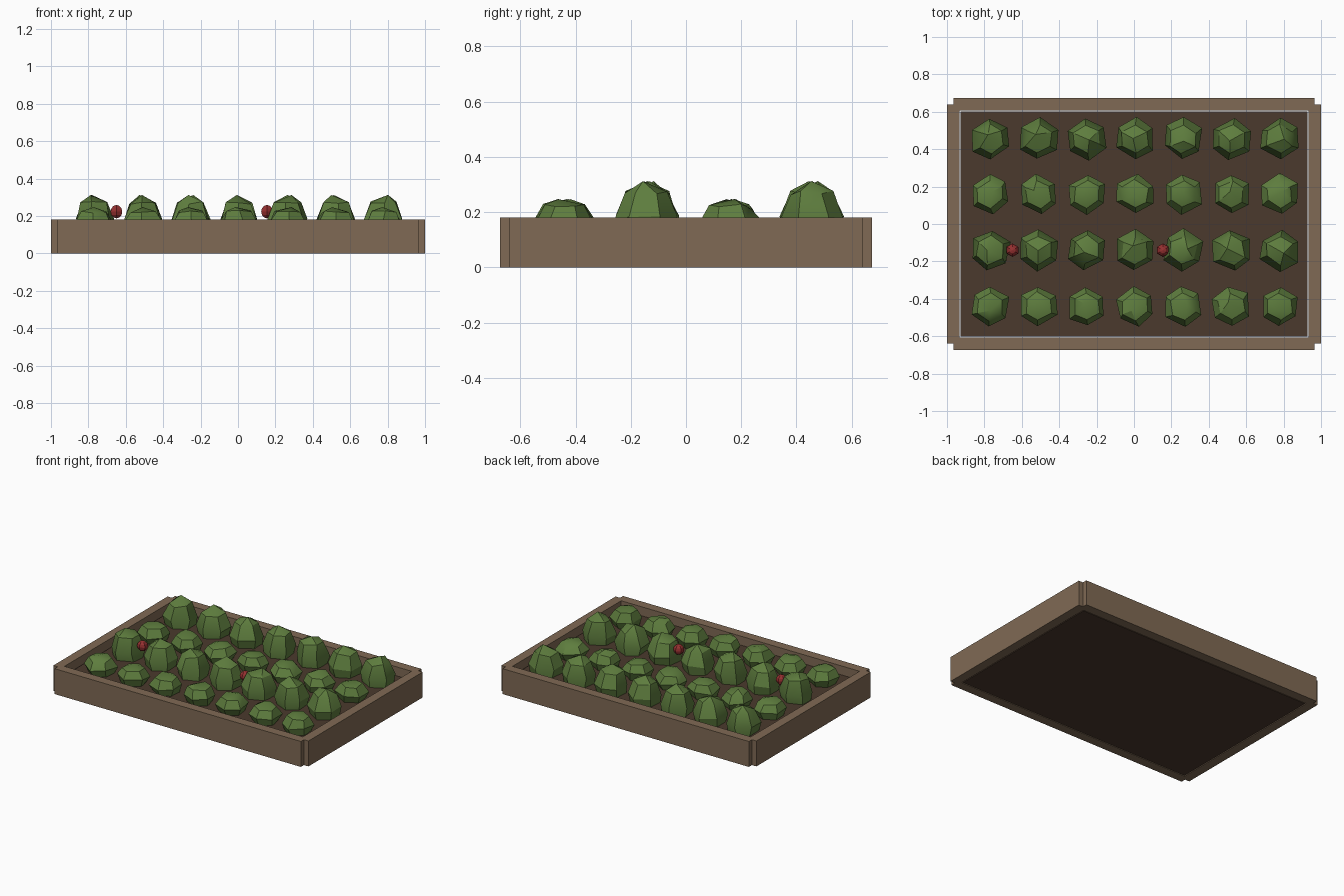
import bpy, bmesh, math, random
from mathutils import Vector

random.seed(7)
cube = bpy.data.objects.get("Cube")
if cube:
    bpy.data.objects.remove(cube, do_unlink=True)


def material(name, rgb):
    m = bpy.data.materials.new(name)
    m.use_nodes = True
    m.diffuse_color = (*rgb, 1)
    m.node_tree.nodes["Principled BSDF"].inputs["Base Color"].default_value = (*rgb, 1)
    return m


WOOD = material("weathered_wood", (0.216, 0.144, 0.089))
SOIL = material("dark_soil", (0.070, 0.041, 0.026))
LEAF = material("leaf_green", (0.112, 0.205, 0.048))
RED = material("berry_red", (0.305, 0.030, 0.030))


def finish(name, bm, mat, location=(0, 0, 0)):
    mesh = bpy.data.meshes.new(name)
    bmesh.ops.recalc_face_normals(bm, faces=bm.faces)
    bm.to_mesh(mesh)
    bm.free()
    mesh.materials.append(mat)
    obj = bpy.data.objects.new(name, mesh)
    obj.location = location
    bpy.context.collection.objects.link(obj)
    return obj


def box(name, low, high, mat):
    bm = bmesh.new()
    bmesh.ops.create_cube(bm, size=1)
    low, high = Vector(low), Vector(high)
    for v in bm.verts:
        v.co = (low + high) / 2 + v.co * (high - low)
    return finish(name, bm, mat)


def bush(name, x, y, rings, top):
    """Six-sided clump: stacked jittered rings closed by an off-centre crown."""
    bm = bmesh.new()
    turn = random.uniform(-0.12, 0.12)
    layers = []
    for radius, z in rings:
        layer = []
        for i in range(6):
            a = math.radians(30 + 60 * i) + turn + random.uniform(-0.1, 0.1)
            r = radius * random.uniform(0.92, 1.06)
            h = z + random.uniform(-0.008, 0.008)
            layer.append(bm.verts.new((r * math.cos(a), r * math.sin(a), h)))
        layers.append(layer)
    for lower, upper in zip(layers, layers[1:]):
        for i in range(6):
            j = (i + 1) % 6
            bm.faces.new((lower[i], lower[j], upper[j], upper[i]))
    crown = bm.verts.new((random.uniform(-0.025, 0.025), random.uniform(-0.025, 0.025), top))
    for i in range(6):
        bm.faces.new((layers[-1][i], layers[-1][(i + 1) % 6], crown))
    bm.faces.new(layers[0][::-1])
    return finish(name, bm, LEAF, (x, y, 0))


# Frame planks, notched at the outer corners
for s, side in ((1, "left"), (-1, "right")):
    xs = sorted((s * 0.934, s))
    box(side + "_plank", (xs[0], -0.64, 0), (xs[1], 0.64, 0.18), WOOD)
for s, side in ((1, "back"), (-1, "front")):
    ys = sorted((s * 0.608, s * 0.674))
    box(side + "_plank", (-0.965, ys[0], 0), (0.965, ys[1], 0.18), WOOD)

# Soil bed
box("soil", (-0.928, -0.602, 0), (0.928, 0.602, 0.12), SOIL)

# Rows of alternating low and tall bushes
LOW = ([(0.08, 0.11), (0.108, 0.17), (0.075, 0.222)], 0.247)
TALL = ([(0.095, 0.10), (0.112, 0.18), (0.078, 0.27)], 0.312)
smooth = []
for row, y in enumerate((-0.44, -0.14, 0.16, 0.455)):
    rings, top = TALL if row % 2 else LOW
    for col in range(7):
        smooth.append(bush(f"bush_{row + 1}_{col + 1}", (col - 3) * 0.258 + 0.005, y, rings, top))

# Berries
for i, x in enumerate((-0.65, 0.155)):
    bm = bmesh.new()
    bmesh.ops.create_uvsphere(bm, u_segments=6, v_segments=6, radius=0.036)
    finish(f"berry_{i + 1}", bm, RED, (x, -0.14, 0.223))

# Soften only the shallow edges of the foliage
bpy.ops.object.select_all(action='DESELECT')
for obj in smooth:
    obj.select_set(True)
bpy.context.view_layer.objects.active = smooth[0]
bpy.ops.object.shade_smooth_by_angle(angle=math.radians(30))
